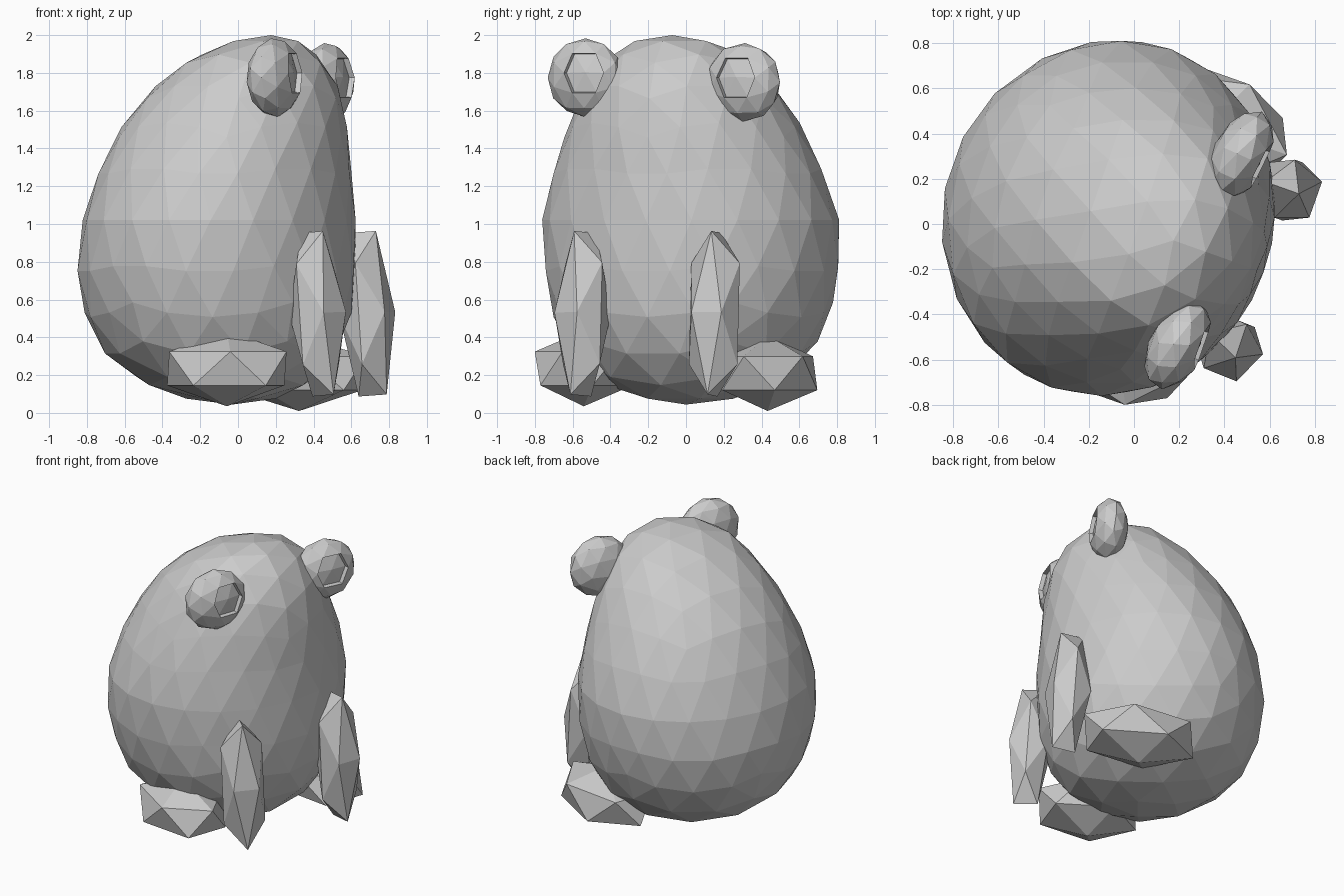
import bpy, bmesh, math
from mathutils import Matrix, Vector

if "Cube" in bpy.data.objects:
    bpy.data.objects.remove(bpy.data.objects["Cube"])

YAW = Matrix.Rotation(math.radians(-19.5), 4, 'Z')   # the animal looks towards +x, slightly to -y
HALF_EDGE = math.radians(31.717)                     # half the icosahedron edge angle


def finish(bm, name):
    bmesh.ops.transform(bm, matrix=YAW, verts=bm.verts)
    bmesh.ops.recalc_face_normals(bm, faces=bm.faces)
    me = bpy.data.meshes.new(name)
    bm.to_mesh(me)
    bm.free()
    ob = bpy.data.objects.new(name, me)
    bpy.context.collection.objects.link(ob)
    return ob


def ball(level, matrix=Matrix()):
    bm = bmesh.new()
    bmesh.ops.create_icosphere(bm, subdivisions=level, radius=1, matrix=matrix)
    return bm


def turn(degrees, axis):
    return Matrix.Rotation(math.radians(degrees), 4, axis)


def scale(x, y, z):
    return Matrix.Diagonal((x, y, z, 1))


def lerp(table, col, u):
    for a, b in zip(table, table[1:]):
        if u <= b[0]:
            t = (u - a[0]) / (b[0] - a[0])
            return a[col] + (b[col] - a[col]) * t
    return table[-1][col]


# Egg-shaped body: height, depth factor, width factor, forward shift
profile = [(-1, 1.0, 1.0, -.03), (-.85, .94, .96, -.07), (-.7, .87, .91, -.10),
           (-.49, .81, .85, -.11), (-.2, .745, .81, -.12), (.06, .705, .79, -.097),
           (.35, .68, .735, -.055), (.55, .69, .715, -.005), (.77, .70, .73, .065),
           (.91, .70, .82, .12), (1.001, .70, .85, .19)]
bm = ball(3)
for v in bm.verts:
    x, y, z = v.co
    v.co = (x * lerp(profile, 1, z) + lerp(profile, 3, z),
            y * lerp(profile, 2, z) - .01, 1.022 + .978 * z)
finish(bm, "body")

# Flattened eyes with a sunken pupil
for name, fwd, lat, z, aim in (("right_eye", .36, -.438, 1.775, 14),
                               ("left_eye", .343, .445, 1.75, 2)):
    bm = ball(2, turn(aim, 'Z') @ turn(-8, 'Y') @ Matrix.Rotation(math.pi / 2, 4, 'X')
              @ Matrix.Rotation(math.pi / 2 - HALF_EDGE, 4, 'Y'))
    pupil = max(bm.verts, key=lambda v: v.co.x + .2 * v.co.z + v.co.y * aim / 57)
    place = (Matrix.Translation((fwd, lat, z)) @ turn(-8, 'Z') @ scale(.125, .215, .21))
    bmesh.ops.transform(bm, matrix=place, verts=bm.verts)
    faces = list(pupil.link_faces)
    bmesh.ops.inset_region(bm, faces=faces, thickness=.004, use_even_offset=True)
    inner = {v for f in faces for v in f.verts}
    bmesh.ops.translate(bm, verts=list(inner), vec=Vector((-.03, 0, 0)))
    finish(bm, name)

# Slim upright front legs
for name, fwd, lat, turned in (("right_front_leg", .58, -.375, -25),
                               ("left_front_leg", .595, .37, 0)):
    finish(ball(1, Matrix.Translation((fwd, lat, .525)) @ turn(-4, 'Y') @ turn(turned, 'Z')
                @ scale(.15, .16, .51) @ Matrix.Rotation(-HALF_EDGE, 4, 'Y')), name)

# Wide low hind legs
for name, fwd, lat, z, length in (("right_hind_leg", .125, -.53, .235, .375),
                                  ("left_hind_leg", .16, .515, .21, .42)):
    finish(ball(1, Matrix.Translation((fwd, lat, z)) @ scale(length, .28, .2)), name)
